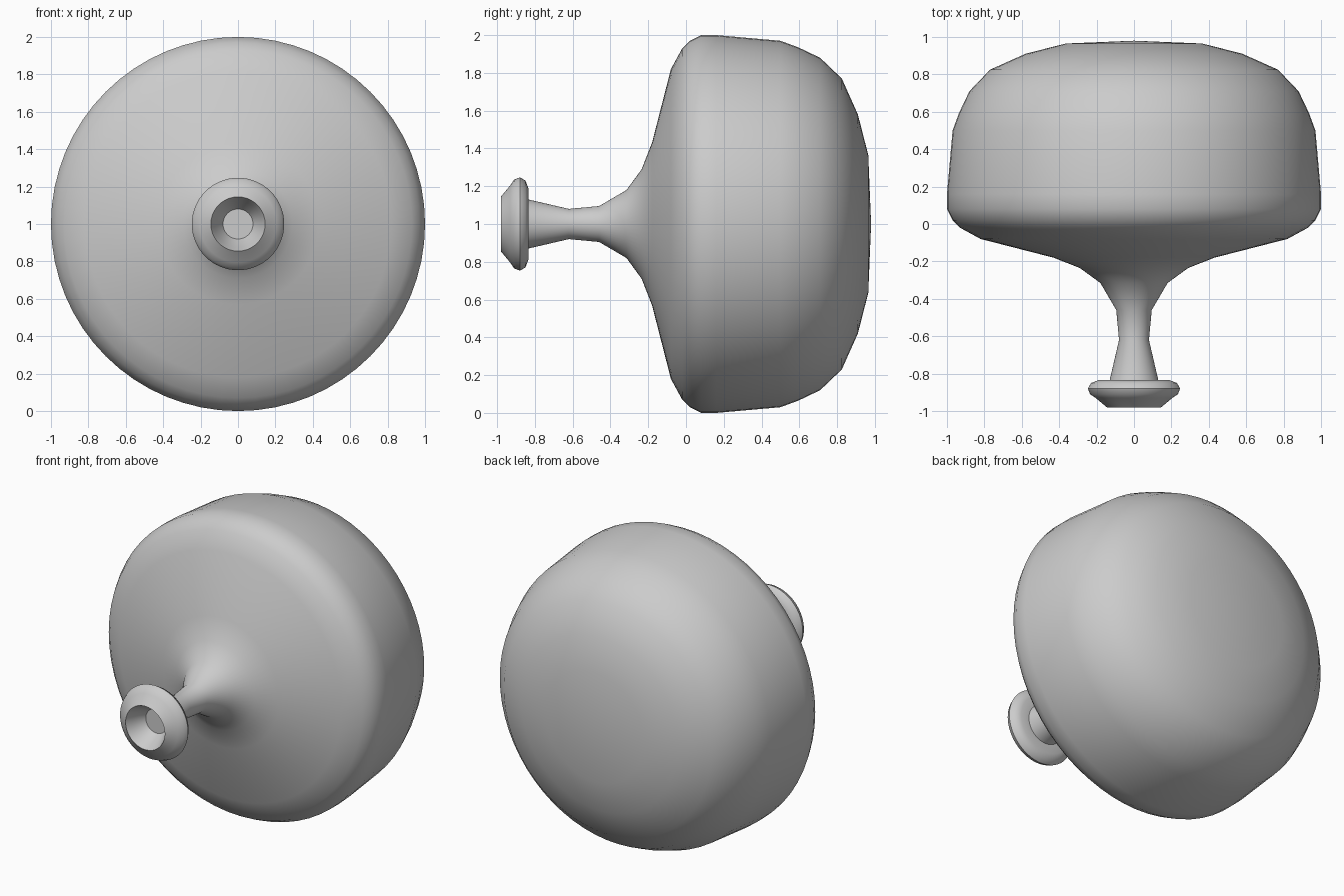
import bpy, bmesh, math
from mathutils import Vector, Matrix

cube = bpy.data.objects.get("Cube")
if cube:
    bpy.data.objects.remove(cube, do_unlink=True)

grey = bpy.data.materials.new("plain_grey")
grey.use_nodes = True
grey.diffuse_color = (0.6, 0.6, 0.6, 1)
grey.node_tree.nodes["Principled BSDF"].inputs["Base Color"].default_value = (0.6, 0.6, 0.6, 1)


def lathe(name, profile, steps=64):
    """Revolve (radius, y) points around the front-to-back axis at z = 1."""
    bm = bmesh.new()
    verts = [bm.verts.new((r, y, 0)) for r, y in profile]
    edges = [bm.edges.new(pair) for pair in zip(verts, verts[1:])]
    bmesh.ops.spin(bm, geom=verts + edges, cent=(0, 0, 0), axis=(0, 1, 0),
                   angle=math.tau, steps=steps)
    bmesh.ops.remove_doubles(bm, verts=bm.verts, dist=0.0005)
    bmesh.ops.recalc_face_normals(bm, faces=bm.faces)
    mesh = bpy.data.meshes.new(name)
    bm.to_mesh(mesh)
    bm.free()
    mesh.materials.append(grey)
    obj = bpy.data.objects.new(name, mesh)
    obj.location.z = 1
    bpy.context.collection.objects.link(obj)
    bpy.ops.object.select_all(action="DESELECT")
    obj.select_set(True)
    bpy.context.view_layer.objects.active = obj
    bpy.ops.object.shade_smooth_by_angle(angle=math.radians(50))
    return obj


# Rounded back, side wall and shoulder flowing into the neck
body = [(0, 0.98), (0.365, 0.965), (0.58, 0.91), (0.77, 0.825), (0.88, 0.71),
        (0.935, 0.595), (0.97, 0.5), (1, 0.16), (1, 0.08), (0.97, 0.02),
        (0.93, -0.02), (0.82, -0.08), (0.43, -0.18), (0.29, -0.235),
        (0.18, -0.315), (0.095, -0.46), (0.08, -0.62), (0.13, -0.835)]
# Flared lip
lip = [(0.19, -0.835), (0.23, -0.85), (0.247, -0.88), (0.235, -0.91),
       (0.205, -0.93), (0.145, -0.98)]
# Recessed mouth closed by a small disc
mouth = [(0.125, -0.94), (0.105, -0.9), (0.08, -0.86), (0, -0.86)]

lathe("bulb_flask", body + lip + mouth)
